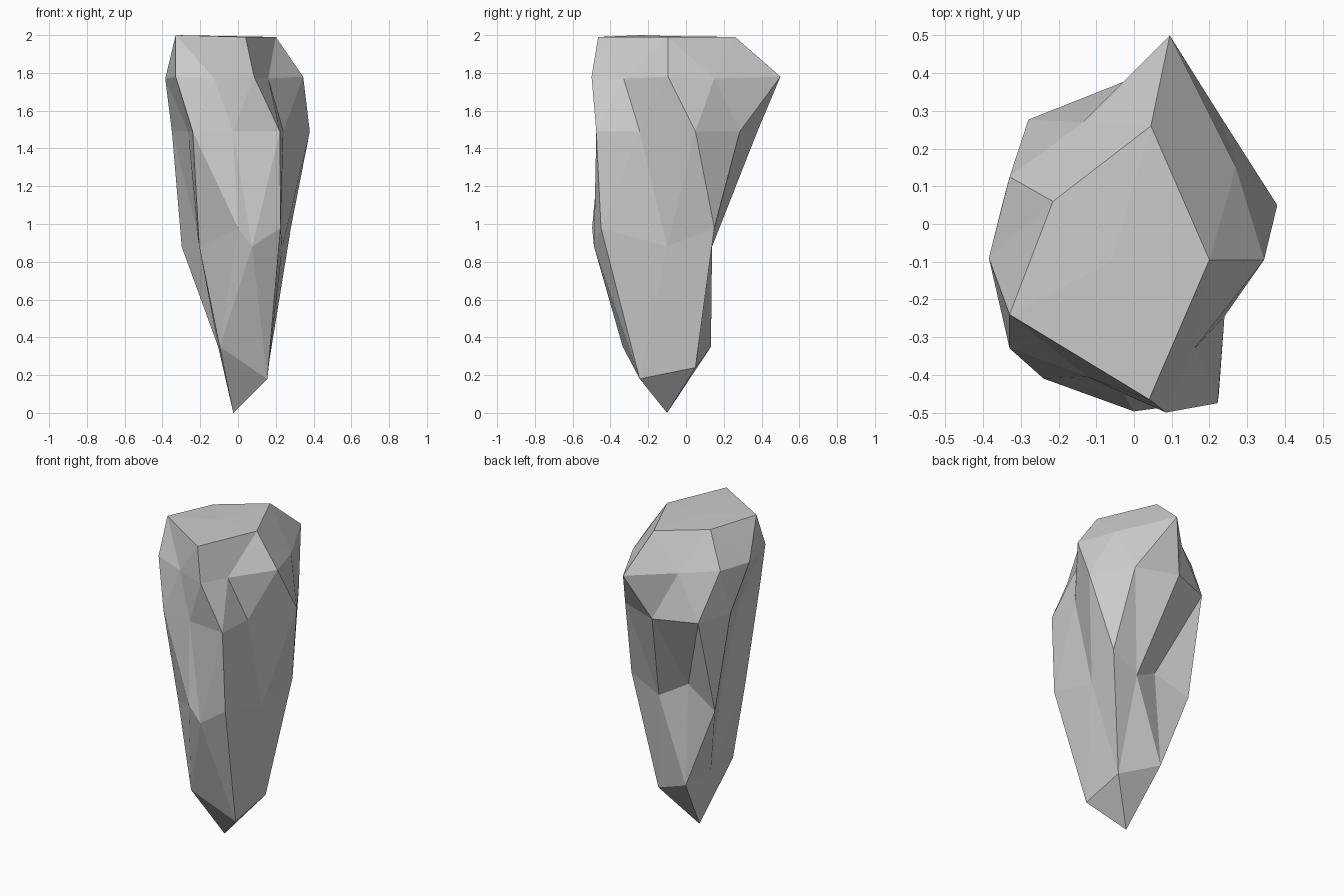
import bpy, bmesh
from math import atan2, degrees

if "Cube" in bpy.data.objects:
    bpy.data.objects.remove(bpy.data.objects["Cube"])

# Chiselled rock: an icosphere whose eight latitude rings are pulled to cross-sections.
# Each ring runs counter-clockwise from +x: (height, points).
RINGS = [
    (0.00, [(-.025, -.10)]),
    (0.30, [(.16, .05), (-.09, .132), (-.105, -.10), (-.097, -.335), (.155, -.245)]),
    (0.88, [(.235, -.10), (.095, .138), (-.298, .134), (-.205, -.31), (.075, -.487)]),
    (0.98, [(.28, .15), (-.08, .09), (-.22, -.05), (0, -.497), (.225, -.45)]),
    (1.49, [(.38, .05), (.23, .285), (-.025, .378), (-.28, .277), (-.35, .05),
            (-.265, -.18), (-.24, -.41), (-.027, -.45), (.222, -.475), (.24, -.245)]),
    (1.78, [(.345, -.095), (.095, .50), (-.33, .125), (-.33, -.33), (.085, -.50)]),
    (1.77, [(.27, .15), (-.135, .27), (-.385, -.09), (-.125, -.405), (.16, -.33)]),
    (1.99, [(.20, -.095), (.045, .26), (-.215, .06), (-.33, -.24), (.04, -.465)]),
    (1.995, [(-.06, -.10)]),
]
# Uneven heights of the lowest ring
FOOT = [.24, .35, .35, .35, .18]

bm = bmesh.new()
bmesh.ops.create_icosphere(bm, subdivisions=2, radius=1)


def angle(v):
    return round(degrees(atan2(v.co.y, v.co.x))) % 360


levels = {}
for v in bm.verts:
    levels.setdefault(round(v.co.z * 20), []).append(v)

for i, (key, (z, pts)) in enumerate(zip(sorted(levels), RINGS)):
    for k, (v, (x, y)) in enumerate(zip(sorted(levels[key], key=angle), pts)):
        v.co = (x, y, FOOT[k] if i == 1 else z)
        # the front-left top corner is the highest point
        if z == 1.99 and k == 3:
            v.co.z = 2.0

bmesh.ops.recalc_face_normals(bm, faces=bm.faces)
mesh = bpy.data.meshes.new("rock")
bm.to_mesh(mesh)
bm.free()
rock = bpy.data.objects.new("rock", mesh)
bpy.context.collection.objects.link(rock)
